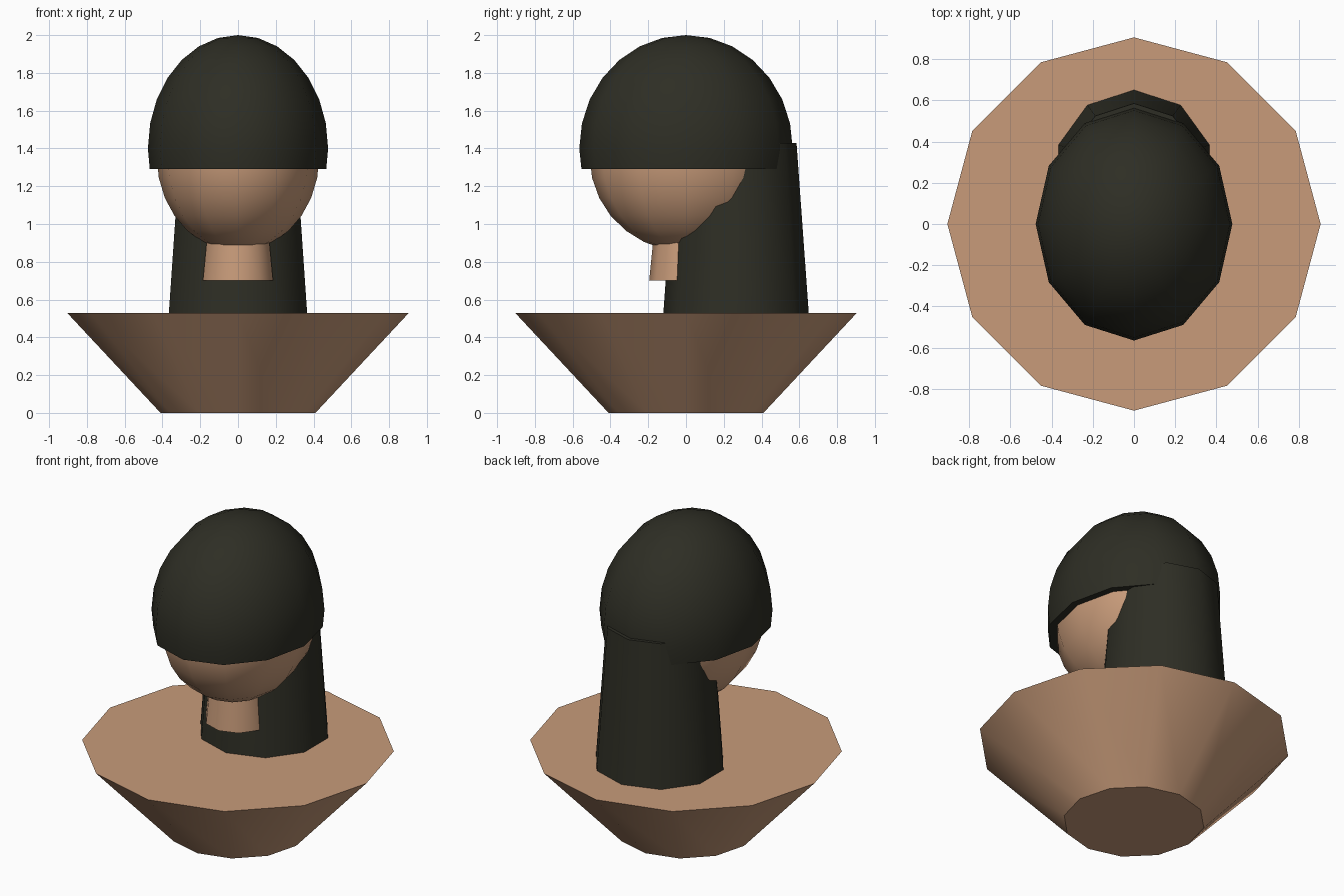
import bpy, bmesh, math
from mathutils import Matrix

if "Cube" in bpy.data.objects:
    bpy.data.objects.remove(bpy.data.objects["Cube"])


def material(name, rgb):
    m = bpy.data.materials.new(name)
    m.diffuse_color = (*rgb, 1)
    m.use_nodes = True
    m.node_tree.nodes["Principled BSDF"].inputs["Base Color"].default_value = m.diffuse_color
    return m


skin = material("skin tan", (0.58, 0.33, 0.195))
hair = material("dark hair", (0.027, 0.027, 0.018))


def finish(name, bm, mat):
    bmesh.ops.recalc_face_normals(bm, faces=bm.faces)
    me = bpy.data.meshes.new(name)
    bm.to_mesh(me)
    bm.free()
    ob = bpy.data.objects.new(name, me)
    bpy.context.collection.objects.link(ob)
    me.materials.append(mat)
    bpy.ops.object.select_all(action='DESELECT')
    ob.select_set(True)
    bpy.context.view_layer.objects.active = ob
    bpy.ops.object.shade_smooth_by_angle(angle=math.radians(40))
    return ob


def tapered(name, sides, r_low, r_high, z_low, z_high, y, mat):
    bm = bmesh.new()
    bmesh.ops.create_cone(
        bm, cap_ends=True, segments=sides, radius1=r_low, radius2=r_high,
        depth=z_high - z_low,
        matrix=Matrix.Translation((0, y, (z_low + z_high) / 2)))
    return finish(name, bm, mat)


def ellipsoid(name, radii, z, rings, mat, cut_z=None):
    bm = bmesh.new()
    bmesh.ops.create_uvsphere(
        bm, u_segments=12, v_segments=rings, radius=1,
        matrix=Matrix.Translation((0, 0, z)) @ Matrix.Diagonal((*radii, 1)))
    if cut_z is not None:
        # keep the upper part and close the rim
        cut = bmesh.ops.bisect_plane(
            bm, geom=bm.verts[:] + bm.edges[:] + bm.faces[:],
            plane_co=(0, 0, cut_z), plane_no=(0, 0, 1), clear_inner=True)
        rim = [e for e in cut["geom_cut"] if isinstance(e, bmesh.types.BMEdge)]
        bmesh.ops.contextual_create(bm, geom=rim)
    return finish(name, bm, mat)


# flared shoulders
tapered("shoulders", 12, 0.41, 0.905, 0.0, 0.53, 0, skin)
# neck
tapered("neck", 10, 0.195, 0.165, 0.70, 1.0, 0, skin)
# head
ellipsoid("head", (0.43, 0.51, 0.50), 1.355, 14, skin)
# hair cap over the head
ellipsoid("hair_cap", (0.477, 0.565, 0.60), 1.40, 14, hair, cut_z=1.29)
# long hair down the back
tapered("back_hair", 10, 0.387, 0.32, 0.50, 1.43, 0.265, hair)
